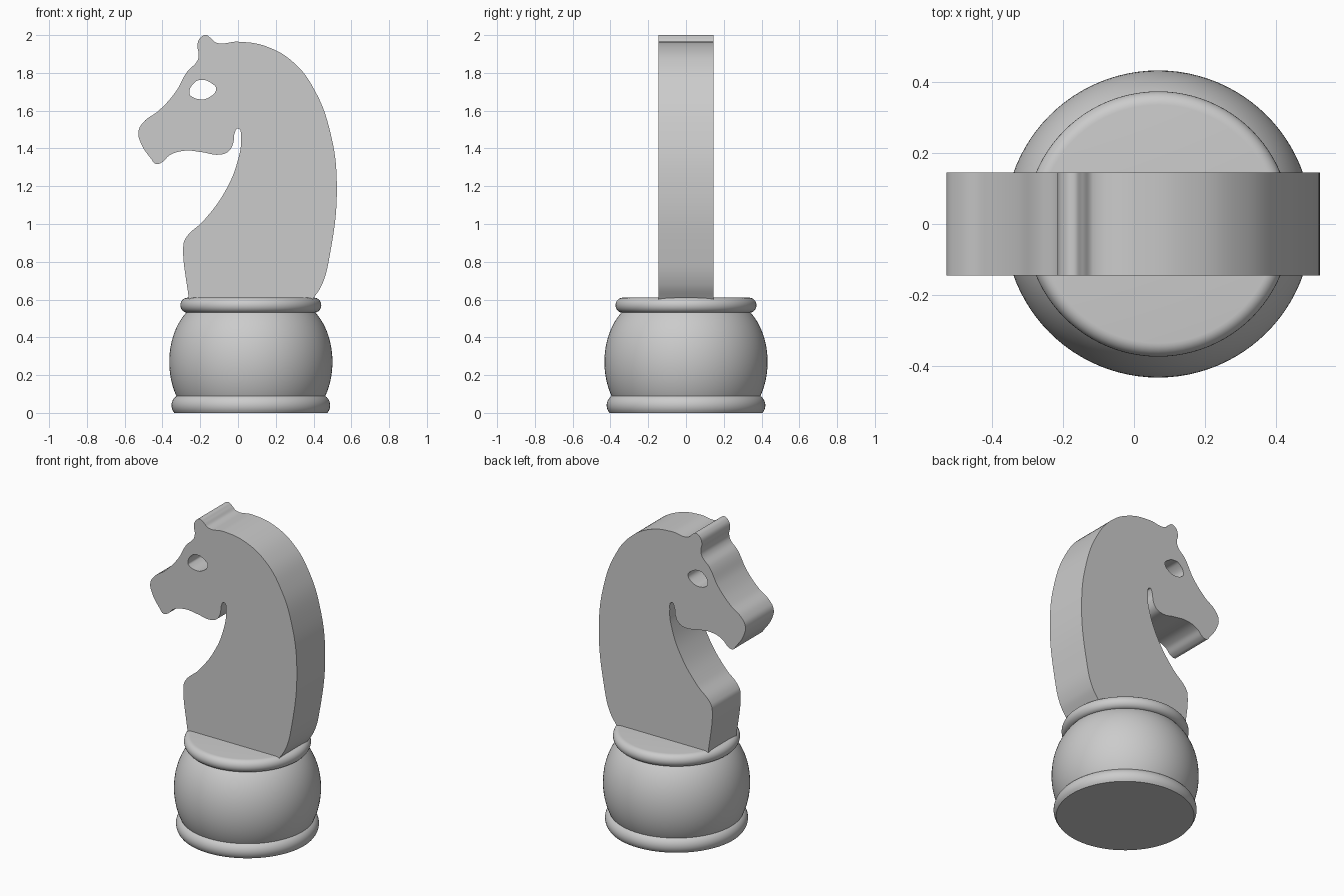
import bpy
import bmesh
import math

BASE_X = 0.068
HALF_THICKNESS = 0.145

default_cube = bpy.data.objects.get("Cube")
if default_cube:
    bpy.data.objects.remove(default_cube, do_unlink=True)

# One plain grey for the whole piece
grey = bpy.data.materials.new("plain grey")
grey.use_nodes = True
grey.diffuse_color = (0.6, 0.6, 0.6, 1)
grey.node_tree.nodes["Principled BSDF"].inputs["Base Color"].default_value = grey.diffuse_color


def select_only(obj):
    bpy.ops.object.select_all(action="DESELECT")
    obj.select_set(True)
    bpy.context.view_layer.objects.active = obj


def smooth(obj, degrees):
    select_only(obj)
    bpy.ops.object.shade_smooth_by_angle(angle=math.radians(degrees))


def add_outline(curve, points, corners=()):
    """Closed smooth spline through the points, straight at the corner indices."""
    spline = curve.splines.new("BEZIER")
    spline.bezier_points.add(len(points) - 1)
    spline.use_cyclic_u = True
    for index, knot in enumerate(spline.bezier_points):
        kind = "VECTOR" if index in corners else "AUTO"
        knot.handle_left_type = knot.handle_right_type = kind
    for knot, (x, z) in zip(spline.bezier_points, points):
        knot.co = (x, z, 0)


def turned_part(name, profile, segments=96):
    """Spin a radius and height profile around the vertical axis of the base."""
    bm = bmesh.new()
    verts = [bm.verts.new((radius, 0, z)) for radius, z in profile]
    edges = [bm.edges.new(pair) for pair in zip(verts, verts[1:])]
    bmesh.ops.spin(bm, geom=verts + edges, cent=(0, 0, 0), axis=(0, 0, 1),
                   angle=math.tau, steps=segments)
    bmesh.ops.remove_doubles(bm, verts=bm.verts, dist=0.0001)
    bmesh.ops.holes_fill(bm, edges=bm.edges, sides=0)
    bmesh.ops.recalc_face_normals(bm, faces=bm.faces)
    mesh = bpy.data.meshes.new(name)
    bm.to_mesh(mesh)
    bm.free()
    mesh.materials.append(grey)
    obj = bpy.data.objects.new(name, mesh)
    obj.location.x = BASE_X
    bpy.context.collection.objects.link(obj)
    smooth(obj, 40)
    return obj


def arc(centre_r, centre_z, size_r, size_z, start, end, steps=14):
    """Part of an ellipse, as radius and height pairs."""
    angles = [math.radians(start + (end - start) * i / steps) for i in range(steps + 1)]
    return [(centre_r + size_r * math.cos(a), centre_z + size_z * math.sin(a)) for a in angles]


# Turned base: foot ring, round belly and collar
turned_part("foot_ring", [(0.405, 0)] + arc(0.36, 0.04, 0.06, 0.06, -30, 90))
turned_part("belly", arc(0.2, 0.27, 0.232, 0.33, -35, 53, 24))
turned_part("collar", arc(0.335, 0.57, 0.038, 0.04, -90, 90))

# Horse head silhouette: chest, throat, jaw, muzzle, brow, ear, mane
silhouette = [
    (-0.26, 0.6), (-0.29, 0.88), (-0.28, 0.92), (-0.18, 1.02), (-0.07, 1.17),
    (0, 1.34), (0.015, 1.45), (0, 1.505), (-0.018, 1.48), (-0.025, 1.43),
    (-0.05, 1.385), (-0.1, 1.367), (-0.19, 1.38), (-0.28, 1.388),
    (-0.36, 1.365), (-0.405, 1.325), (-0.435, 1.318), (-0.46, 1.345),
    (-0.515, 1.43), (-0.527, 1.49), (-0.5, 1.54), (-0.42, 1.6),
    (-0.33, 1.7), (-0.27, 1.805), (-0.215, 1.865), (-0.208, 1.9),
    (-0.215, 1.945), (-0.2, 1.985), (-0.17, 2), (-0.145, 1.985),
    (-0.115, 1.96), (0, 1.965), (0.15, 1.94), (0.3, 1.85), (0.41, 1.7),
    (0.485, 1.5), (0.523, 1.22), (0.485, 0.83), (0.445, 0.68), (0.395, 0.6),
]
eye_hole = [
    (-0.257, 1.69), (-0.225, 1.753), (-0.19, 1.763), (-0.14, 1.745),
    (-0.116, 1.715), (-0.16, 1.667), (-0.2, 1.66), (-0.245, 1.675),
]
curve = bpy.data.curves.new("horse_head", "CURVE")
curve.dimensions = "2D"
curve.fill_mode = "BOTH"
curve.extrude = HALF_THICKNESS
curve.resolution_u = 8
add_outline(curve, silhouette, corners=(0, len(silhouette) - 1))
add_outline(curve, eye_hole)

# Solid head, stood upright and welded along its rims
head = bpy.data.objects.new("horse_head", curve)
bpy.context.collection.objects.link(head)
head.rotation_euler.x = math.pi / 2
select_only(head)
bpy.ops.object.convert(target="MESH")
head = bpy.context.view_layer.objects.active
bm = bmesh.new()
bm.from_mesh(head.data)
bmesh.ops.remove_doubles(bm, verts=bm.verts, dist=0.0001)
bmesh.ops.recalc_face_normals(bm, faces=bm.faces)
bm.to_mesh(head.data)
bm.free()
head.data.materials.clear()
head.data.materials.append(grey)
smooth(head, 40)
